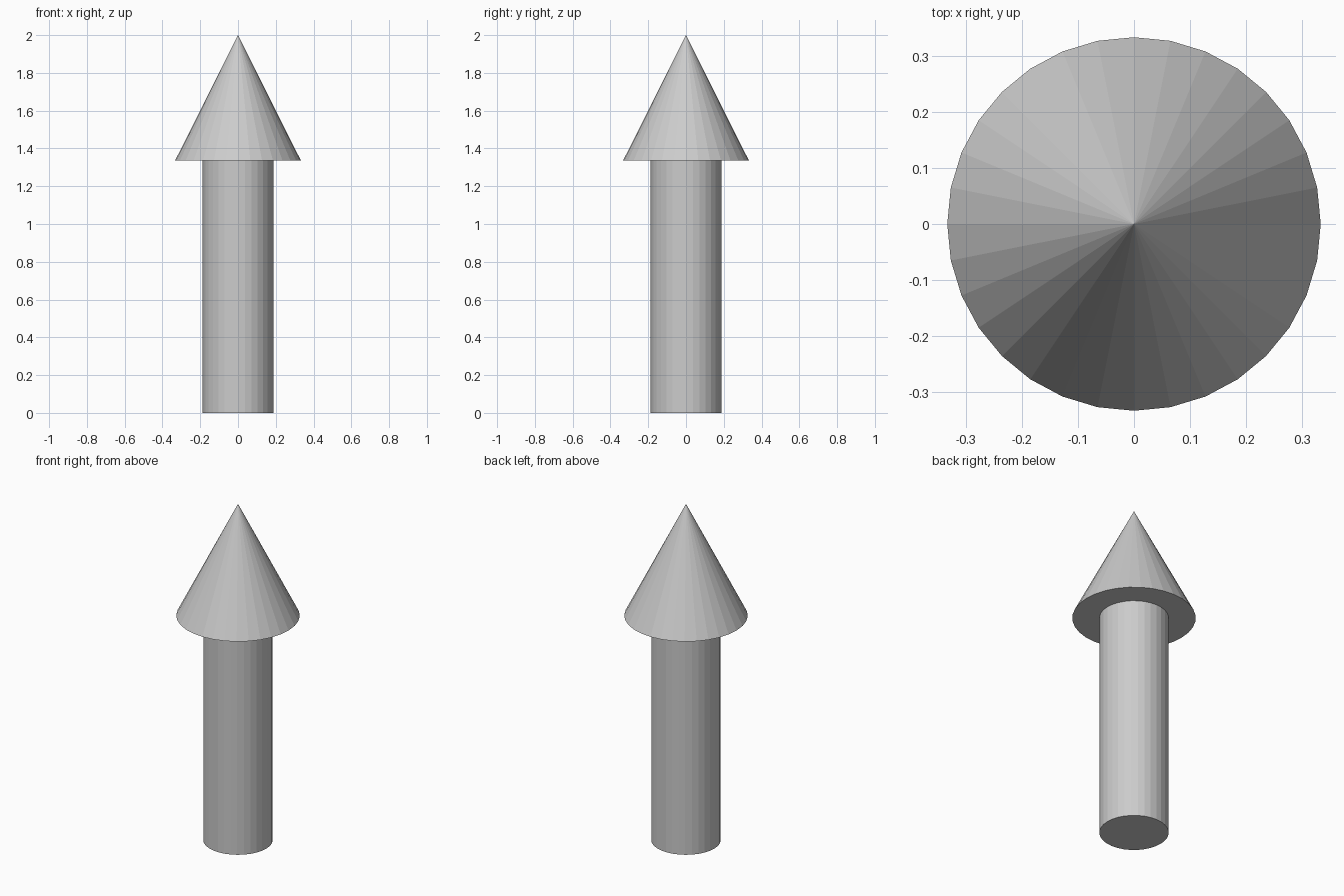
import bpy, bmesh
from math import sin, cos, pi

if "Cube" in bpy.data.objects:
    bpy.data.objects.remove(bpy.data.objects["Cube"])

SIDES = 32
HEAD_R, SHAFT_R = 0.333, 0.187
HEAD_Z, TIP_Z = 1.336, 2.0

bm = bmesh.new()


def ring(radius, z):
    return [bm.verts.new((radius * cos(2 * pi * i / SIDES),
                          radius * sin(2 * pi * i / SIDES), z))
            for i in range(SIDES)]


def bridge(lower, upper):
    for i in range(SIDES):
        j = (i + 1) % SIDES
        bm.faces.new((lower[i], lower[j], upper[j], upper[i]))


# Shaft with bottom cap
foot = ring(SHAFT_R, 0)
neck = ring(SHAFT_R, HEAD_Z)
bm.faces.new(foot[::-1])
bridge(foot, neck)

# Underside of the head, then the cone up to its tip
rim = ring(HEAD_R, HEAD_Z)
bridge(neck, rim)
tip = bm.verts.new((0, 0, TIP_Z))
for i in range(SIDES):
    bm.faces.new((rim[i], rim[(i + 1) % SIDES], tip))

bmesh.ops.recalc_face_normals(bm, faces=bm.faces)
mesh = bpy.data.meshes.new("arrow")
bm.to_mesh(mesh)
bm.free()
bpy.context.collection.objects.link(bpy.data.objects.new("arrow", mesh))
